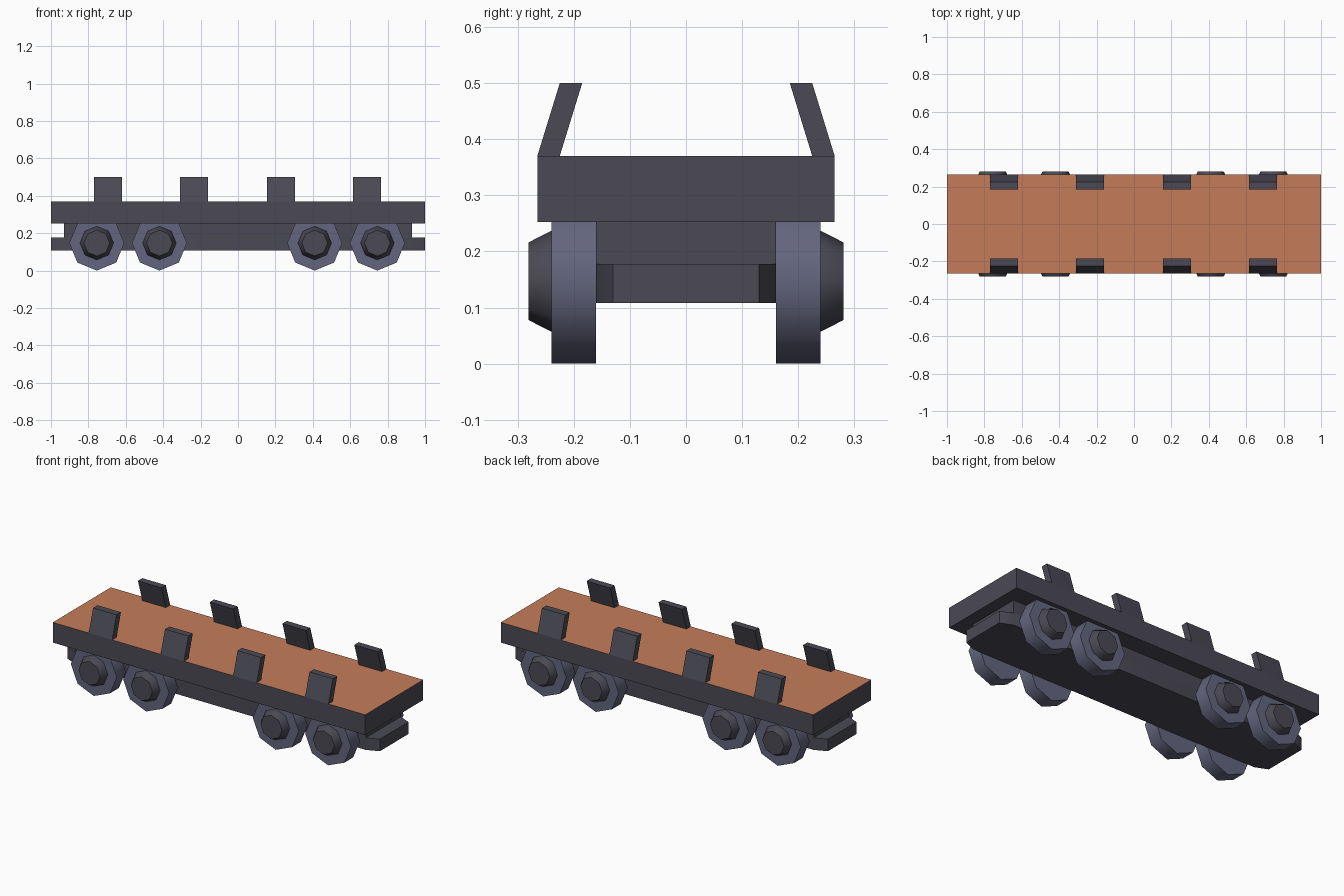
import bpy, bmesh, math

if "Cube" in bpy.data.objects:
    bpy.data.objects.remove(bpy.data.objects["Cube"])


def material(name, rgb):
    m = bpy.data.materials.new(name)
    m.diffuse_color = (*rgb, 1)
    m.use_nodes = True
    m.node_tree.nodes["Principled BSDF"].inputs["Base Color"].default_value = m.diffuse_color
    return m


DARK = material("dark_grey", (0.070, 0.068, 0.090))
STEEL = material("blue_grey", (0.127, 0.131, 0.209))
WOOD = material("orange_wood", (0.560, 0.203, 0.101))


def finish(name, bm, mats, smooth=False):
    bmesh.ops.recalc_face_normals(bm, faces=bm.faces)
    me = bpy.data.meshes.new(name)
    bm.to_mesh(me)
    bm.free()
    ob = bpy.data.objects.new(name, me)
    bpy.context.collection.objects.link(ob)
    for m in mats:
        me.materials.append(m)
    if smooth:
        bpy.ops.object.select_all(action='DESELECT')
        ob.select_set(True)
        bpy.context.view_layer.objects.active = ob
        bpy.ops.object.shade_smooth_by_angle(angle=math.radians(50))
    return ob


def loft(rings):
    """Capped solid through matching rings of points."""
    bm = bmesh.new()
    vs = [[bm.verts.new(p) for p in r] for r in rings]
    n = len(vs[0])
    for a, b in zip(vs, vs[1:]):
        for i in range(n):
            j = (i + 1) % n
            bm.faces.new((a[i], a[j], b[j], b[i]))
    bm.faces.new(vs[0])
    bm.faces.new(vs[-1])
    return bm


def slab(outline, z0, z1):
    return loft([[(x, y, z) for x, y in outline] for z in (z0, z1)])


def rect(hx, hy):
    return [(-hx, -hy), (hx, -hy), (hx, hy), (-hx, hy)]


def octagon(x, y, z, r):
    return [(x + r * math.sin(k * math.pi / 4), y, z + r * math.cos(k * math.pi / 4))
            for k in range(8)]


# Deck with an orange loading surface
bm = slab(rect(1.0, 0.265), 0.253, 0.37)
bm.normal_update()
bmesh.ops.recalc_face_normals(bm, faces=bm.faces)
for f in bm.faces:
    if f.normal.z > 0.9:
        f.material_index = 1
finish("deck", bm, [DARK, WOOD])

# Underframe: upper block on a lower sill with tapered buffer ends
finish("underframe", slab(rect(0.93, 0.16), 0.178, 0.253), [DARK])
finish("buffer_sill", slab([(-1, -0.13), (-0.93, -0.16), (0.93, -0.16), (1, -0.13),
                            (1, 0.13), (0.93, 0.16), (-0.93, 0.16), (-1, 0.13)],
                           0.108, 0.178), [DARK], True)

for s, side in ((-1, "front"), (1, "back")):
    # Octagonal wheels with tapered hubs
    for i, x in enumerate((-0.755, -0.42, 0.41, 0.745)):
        finish(f"{side}_wheel_{i + 1}",
               loft([octagon(x, s * y, 0.147, 0.147) for y in (0.16, 0.24)]), [STEEL], True)
        finish(f"{side}_hub_{i + 1}",
               loft([octagon(x, s * y, 0.147, r) for y, r in ((0.235, 0.09), (0.24, 0.09), (0.281, 0.069))]),
               [DARK], True)
    # Inward-leaning side stakes
    for i, x in enumerate((-0.695, -0.235, 0.23, 0.69)):
        rings = [[(x + dx, s * y, z) for dx, y in
                  ((-0.075, o), (0.075, o), (0.075, o - 0.04), (-0.075, o - 0.04))]
                 for o, z in ((0.265, 0.37), (0.225, 0.5))]
        finish(f"{side}_stake_{i + 1}", loft(rings), [DARK])
